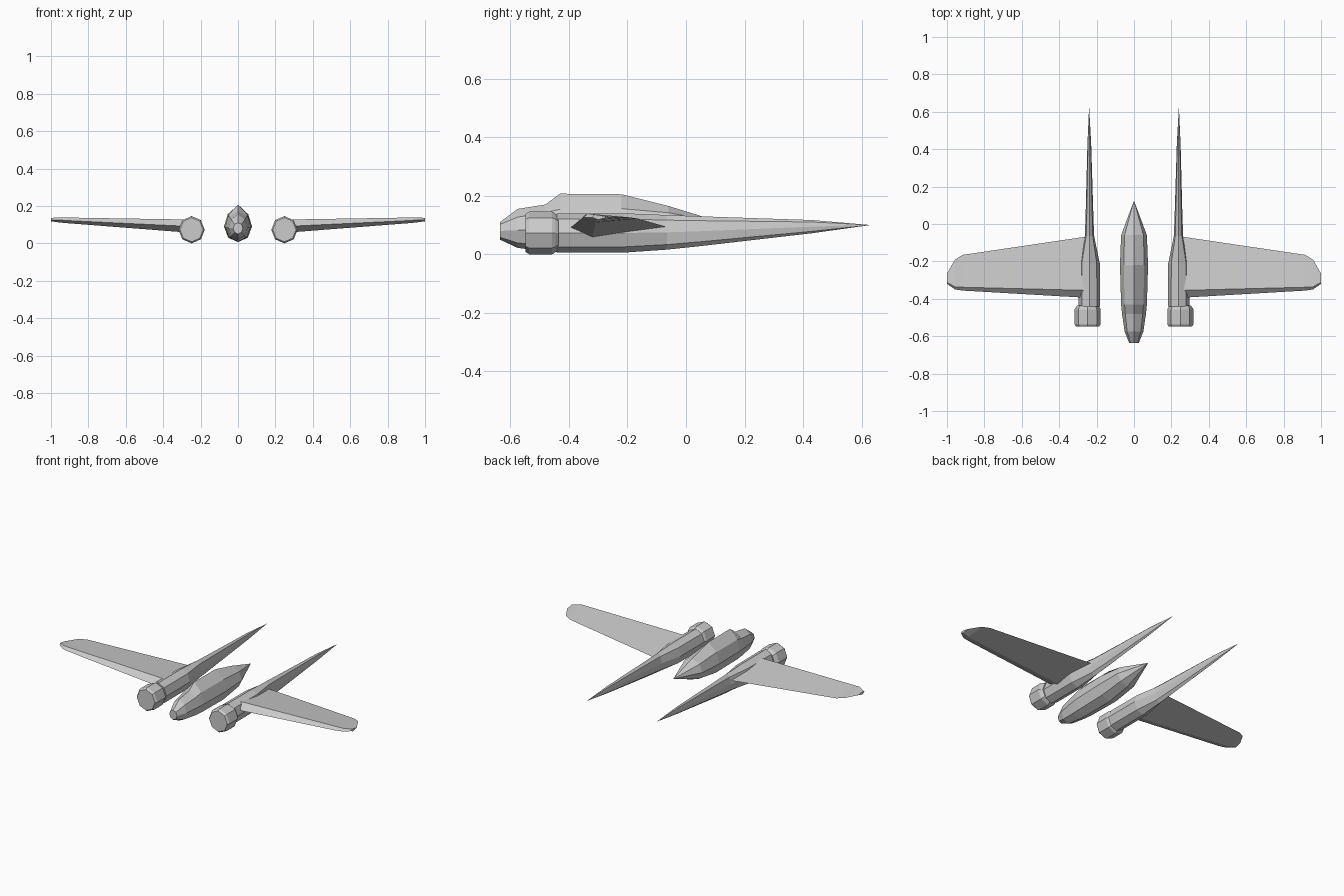
import bpy, bmesh, math


def loft(name, rings, mirror=False):
    """Bridge equal-sized rings of points, cap both ends."""
    bm = bmesh.new()
    loops = [[bm.verts.new(p) for p in ring] for ring in rings]
    n = len(loops[0])
    for a, b in zip(loops, loops[1:]):
        for i in range(n):
            j = (i + 1) % n
            bm.faces.new((a[i], a[j], b[j], b[i]))
    bm.faces.new(loops[0])
    bm.faces.new(loops[-1])
    bmesh.ops.remove_doubles(bm, verts=bm.verts, dist=0.0005)
    bmesh.ops.recalc_face_normals(bm, faces=bm.faces)
    mesh = bpy.data.meshes.new(name)
    bm.to_mesh(mesh)
    bm.free()
    obj = bpy.data.objects.new(name, mesh)
    bpy.context.collection.objects.link(obj)
    if mirror:
        obj.modifiers.new("mirror", 'MIRROR').use_axis[0] = True
    return obj


def octagon(cx, y, half_width, bottom, top):
    """Eight-sided ring with corners on the vertical and horizontal axes."""
    cz, rz = (bottom + top) / 2, (top - bottom) / 2
    return [(cx + half_width * math.cos(k * math.pi / 4), y,
             cz + rz * math.sin(k * math.pi / 4)) for k in range(8)]


def pod_ring(y, w, top, shoulder, mid, bottom):
    """Eight-sided cabin section with a ridge on top."""
    low = bottom + (mid - bottom) * 0.28
    half = [(0.73 * w, shoulder), (w, mid), (0.7 * w, low)]
    return ([(0, y, top)] + [(x, y, z) for x, z in half] + [(0, y, bottom)]
            + [(-x, y, z) for x, z in reversed(half)])


# central crew pod: y, half width, top, shoulder, middle, bottom
loft("fuselage_pod", [pod_ring(*s) for s in (
    (-0.635, 0.026, 0.110, 0.102, 0.080, 0.050),
    (-0.575, 0.050, 0.155, 0.127, 0.082, 0.022),
    (-0.480, 0.064, 0.170, 0.142, 0.086, 0.010),
    (-0.430, 0.069, 0.207, 0.154, 0.088, 0.007),
    (-0.220, 0.075, 0.205, 0.156, 0.090, 0.007),
    (-0.060, 0.069, 0.165, 0.142, 0.095, 0.035),
    (0.125, 0.0, 0.108, 0.108, 0.108, 0.108))])

# engine cowlings with chamfered rims
loft("engine_cowling", [octagon(0.248, y, r, 0.073 - r * 1.04, 0.073 + r * 1.04)
     for y, r in ((-0.548, 0.062), (-0.536, 0.070), (-0.458, 0.070),
                  (-0.446, 0.064), (-0.436, 0.056))], True)

# nacelles running back into the tapered tail booms
loft("nacelle_boom", [octagon(*s) for s in (
    (0.239, -0.440, 0.057, 0.006, 0.140),
    (0.239, -0.210, 0.056, 0.006, 0.140),
    (0.238, -0.065, 0.025, 0.016, 0.134),
    (0.238, 0.040, 0.021, 0.027, 0.130),
    (0.239, 0.430, 0.010, 0.072, 0.117),
    (0.240, 0.630, 0.0, 0.100, 0.100))], True)

# outer wings: x, leading edge y/z, ridge y/z, trailing edge y/z, belly y/z
stations = (
    (0.245, -0.395, 0.090, -0.355, 0.127, -0.066, 0.094, -0.320, 0.056),
    (0.915, -0.356, 0.122, -0.338, 0.138, -0.165, 0.122, -0.310, 0.108),
    (0.957, -0.350, 0.125, -0.336, 0.139, -0.190, 0.126, -0.307, 0.112),
    (1.000, -0.320, 0.126, -0.312, 0.136, -0.265, 0.128, -0.300, 0.118))
loft("wing", [[(s[0], s[i], s[i + 1]) for i in (1, 3, 5, 7)]
              for s in stations], True)
